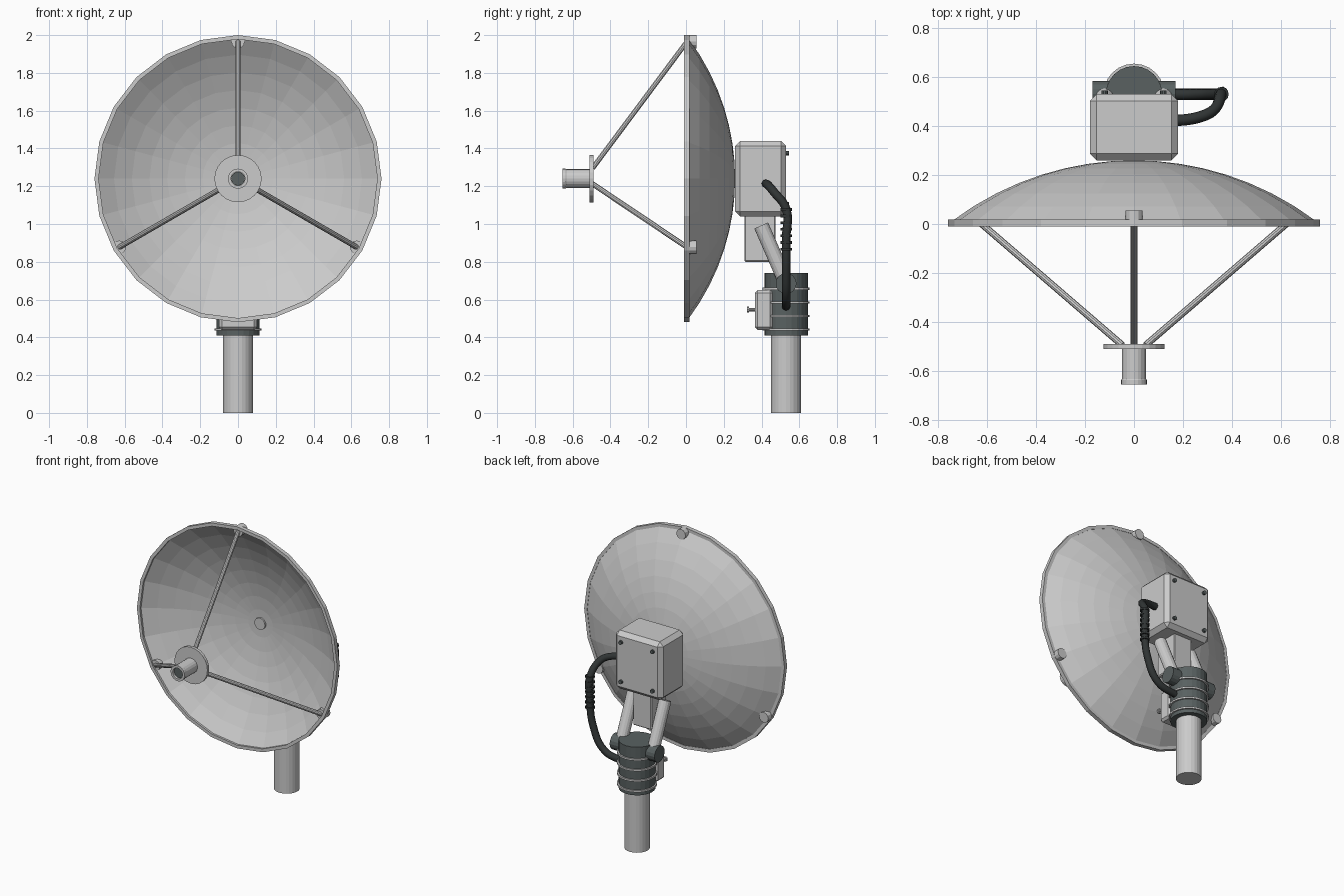
import bpy, bmesh, math
from mathutils import Vector, Matrix

if "Cube" in bpy.data.objects:
    bpy.data.objects.remove(bpy.data.objects["Cube"])


def material(name, c):
    m = bpy.data.materials.new(name)
    m.diffuse_color = (*c, 1)
    m.use_nodes = True
    m.node_tree.nodes["Principled BSDF"].inputs["Base Color"].default_value = m.diffuse_color
    return m


DARK = material("dark_metal", (0.10, 0.12, 0.12))
RUBBER = material("black_rubber", (0.03, 0.035, 0.035))


def finish(bm, name, mat=None):
    bmesh.ops.remove_doubles(bm, verts=bm.verts, dist=1e-5)
    bmesh.ops.recalc_face_normals(bm, faces=bm.faces)
    me = bpy.data.meshes.new(name)
    bm.to_mesh(me)
    bm.free()
    ob = bpy.data.objects.new(name, me)
    bpy.context.collection.objects.link(ob)
    if mat:
        me.materials.append(mat)
    return ob


def lathe(name, profile, centre, axis, n=24, mat=None, closed=False):
    """Revolve (radius, height) points about an axis through centre."""
    bm = bmesh.new()
    rings = [[bm.verts.new((r * math.cos(i * math.tau / n), r * math.sin(i * math.tau / n), h))
              for i in range(n)] for r, h in profile]
    pairs = list(zip(rings, rings[1:])) + ([(rings[-1], rings[0])] if closed else [])
    for a, b in pairs:
        for i in range(n):
            j = (i + 1) % n
            bm.faces.new((a[i], a[j], b[j], b[i]))
    rot = Vector(axis).to_track_quat('Z', 'Y').to_matrix().to_4x4()
    bmesh.ops.transform(bm, matrix=Matrix.Translation(centre) @ rot, verts=bm.verts)
    return finish(bm, name, mat)


def rod(name, a, b, r, n=16, mat=None):
    a, b = Vector(a), Vector(b)
    d = b - a
    return lathe(name, [(0, 0), (r, 0), (r, d.length), (0, d.length)], a, d, n, mat)


def box(name, lo, hi, bevel):
    bm = bmesh.new()
    bmesh.ops.create_cube(bm, size=1)
    for v in bm.verts:
        v.co = [l + (c + 0.5) * (h - l) for c, l, h in zip(v.co, lo, hi)]
    bmesh.ops.bevel(bm, geom=bm.edges[:], offset=bevel, segments=1, affect='EDGES')
    return finish(bm, name)


Y = (0, 1, 0)
HUB_Z, MAST_Y = 1.24, 0.53

# Thin spherical dish and its rim
R, N = 1.24, 8
arc = [0.75 * i / N for i in range(N + 1)]
back = [(r, 0.26 - R + math.sqrt(R * R - r * r)) for r in arc]
inner = [(r, h - 0.012) for r, h in back]
lathe("dish", back + inner[::-1], (0, 0, HUB_Z), Y)
lathe("dish_rim", [(0.738, -0.01), (0.76, -0.01), (0.76, 0.018), (0.738, 0.018)],
      (0, 0, HUB_Z), Y, closed=True)
rod("dish_centre_cap", (0, 0.235, HUB_Z), (0, 0.262, HUB_Z), 0.04)

# Three feed struts with rim lugs
for i, deg in enumerate((90, 210, 330)):
    c, s = math.cos(math.radians(deg)), math.sin(math.radians(deg))
    rod(f"feed_strut_{i}", (0.055 * c, -0.495, HUB_Z + 0.055 * s),
        (0.725 * c, 0.005, HUB_Z + 0.725 * s), 0.014, 10)
    rod(f"rim_lug_{i}", (0.725 * c, 0.0, HUB_Z + 0.725 * s),
        (0.725 * c, 0.055, HUB_Z + 0.725 * s), 0.035, 12)

# Feed plate and hollow feed horn
rod("feed_plate", (0, -0.51, HUB_Z), (0, -0.49, HUB_Z), 0.125, 24)
lathe("feed_horn", [(0, 0), (0.05, 0), (0.05, 0.125), (0.053, 0.13), (0.053, 0.147),
                    (0.037, 0.147), (0.037, 0.12), (0, 0.12)], (0, -0.508, HUB_Z), (0, -1, 0), 20)
rod("feed_aperture", (0, -0.64, HUB_Z), (0, -0.62, HUB_Z), 0.036, 20, DARK)

# Receiver housing, cover bolts and neck
box("receiver_housing", (-0.18, 0.26, 1.04), (0.18, 0.53, 1.44), 0.027)
for x in (-0.12, 0.12):
    for z in (1.105, 1.375):
        rod("cover_bolt", (x, 0.52, z), (x, 0.545, z), 0.013, 10, DARK)
box("neck", (-0.07, 0.31, 0.80), (0.07, 0.475, 1.05), 0.006)

# Tilt arms and their pivot
for x in (-0.12, 0.12):
    rod("tilt_arm", (x, MAST_Y, 0.69), (x, 0.398, 0.992), 0.04)
rod("tilt_pivot", (-0.17, MAST_Y, 0.685), (0.17, MAST_Y, 0.685), 0.055, 16, DARK)

# Mast and ribbed swivel
rod("mast", (0, MAST_Y, 0), (0, MAST_Y, 0.42), 0.08, 24)
rod("swivel_body", (0, MAST_Y, 0.41), (0, MAST_Y, 0.74), 0.115, 24, DARK)
for i in range(4):
    z = 0.435 + 0.072 * i
    rod("swivel_rib", (0, MAST_Y, z), (0, MAST_Y, z + 0.012), 0.125, 24)

# Control box with knobs on the swivel front
box("control_box", (-0.1, 0.365, 0.44), (0.1, 0.46, 0.65), 0.014)
for x in (-0.07, 0.07):
    rod("knob_stem", (x, 0.37, 0.547), (x, 0.33, 0.547), 0.01, 10)
    rod("knob_cap", (x, 0.333, 0.547), (x, 0.322, 0.547), 0.017, 10)

# Cable hose swept along a smooth path, with flexible ribs
path = [(0.15, 0.42, 1.215), (0.26, 0.435, 1.205), (0.325, 0.465, 1.17), (0.355, 0.53, 1.08),
        (0.358, 0.53, 0.92), (0.335, 0.53, 0.75), (0.25, 0.53, 0.60), (0.09, 0.53, 0.56)]
cu = bpy.data.curves.new("cable_hose", 'CURVE')
cu.dimensions = '3D'
cu.bevel_depth, cu.bevel_resolution, cu.resolution_u = 0.023, 2, 6
cu.use_fill_caps = True
sp = cu.splines.new('BEZIER')
sp.bezier_points.add(len(path) - 1)
for p, co in zip(sp.bezier_points, path):
    p.co = co
    p.handle_left_type = p.handle_right_type = 'AUTO'
hose = bpy.data.objects.new("cable_hose", cu)
bpy.context.collection.objects.link(hose)
cu.materials.append(RUBBER)
for i in range(7):
    z = 0.86 + 0.035 * i
    rod("hose_rib", (0.357, MAST_Y, z), (0.357, MAST_Y, z + 0.014), 0.03, 12, RUBBER)
